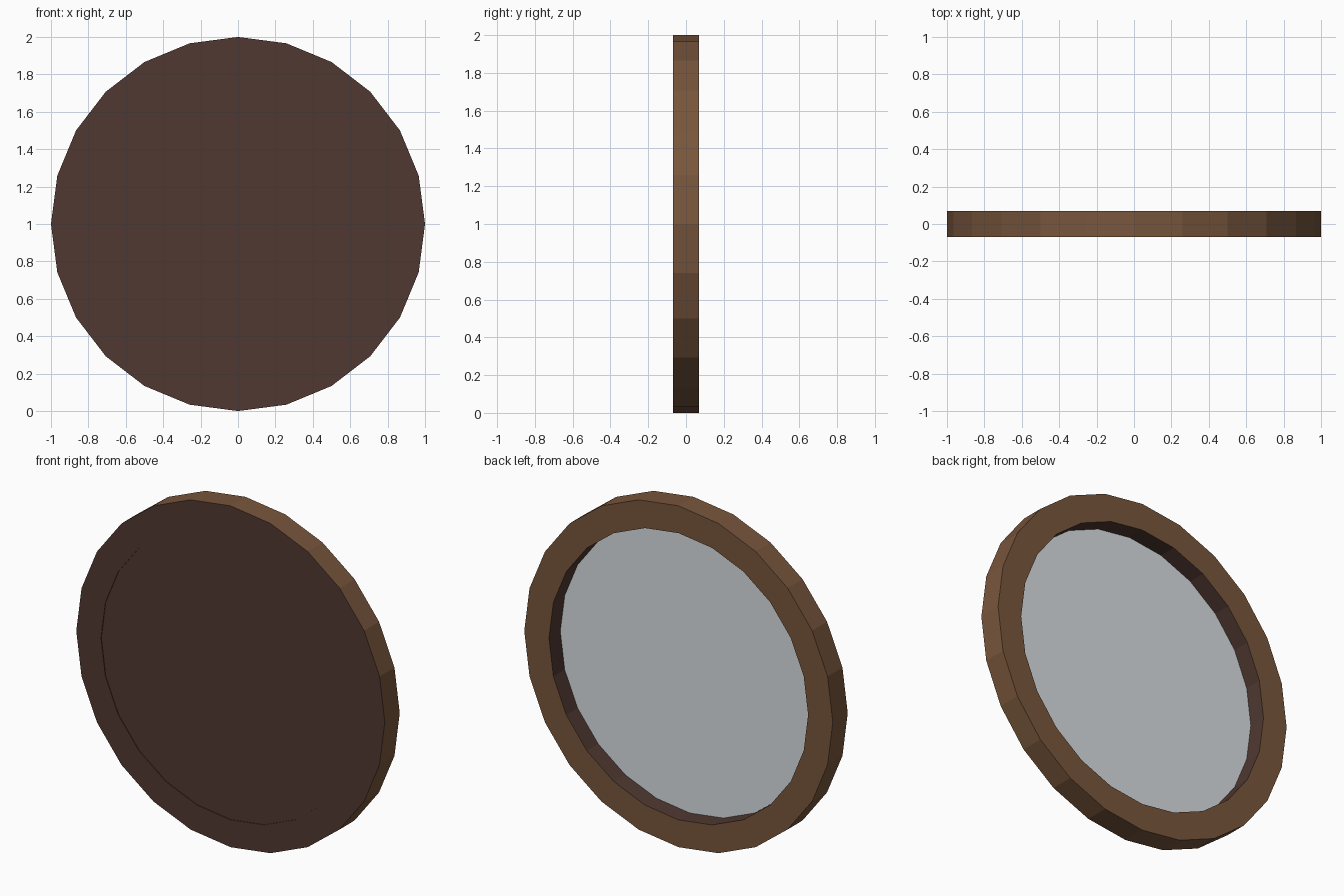
import bpy, math

if "Cube" in bpy.data.objects:
    bpy.data.objects.remove(bpy.data.objects["Cube"])

SIDES = 24
R_OUT, R_IN = 1.0, 0.84
Y_FRONT, Y_BACK = -0.069, 0.069
GLASS_Y = -0.036


def srgb(r, g, b):
    lin = lambda c: c / 12.92 if c <= 0.04045 else ((c + 0.055) / 1.055) ** 2.4
    return (lin(r / 255), lin(g / 255), lin(b / 255), 1.0)


def material(name, colour):
    m = bpy.data.materials.new(name)
    m.diffuse_color = colour
    m.use_nodes = True
    m.node_tree.nodes["Principled BSDF"].inputs["Base Color"].default_value = m.diffuse_color
    return m


wood = material("wood brown", srgb(120, 86, 60))
dark = material("dark brown", srgb(80, 57, 49))
glass = material("mirror silver", srgb(217, 222, 226))


def circle(radius, y):
    # upright polygon with a corner at the top, centred at z = 1
    return [(radius * math.sin(2 * math.pi * i / SIDES), y,
             1 + radius * math.cos(2 * math.pi * i / SIDES)) for i in range(SIDES)]


def make(name, verts, faces, mats, indices):
    me = bpy.data.meshes.new(name)
    me.from_pydata(verts, [], faces)
    for m in mats:
        me.materials.append(m)
    me.polygons.foreach_set("material_index", indices)
    me.update()
    ob = bpy.data.objects.new(name, me)
    bpy.context.collection.objects.link(ob)
    return ob


# Round frame: rectangular profile turned around the y axis.
# Outer wall and glass-side ring are brown, inner wall and rear ring are dark.
profile = [(R_OUT, Y_FRONT), (R_OUT, Y_BACK), (R_IN, Y_BACK), (R_IN, Y_FRONT)]
verts = [v for r, y in profile for v in circle(r, y)]
faces, idx = [], []
for k in range(4):
    n = (k + 1) % 4
    for i in range(SIDES):
        j = (i + 1) % SIDES
        faces.append((k * SIDES + i, n * SIDES + i, n * SIDES + j, k * SIDES + j))
        idx.append(0 if k < 2 else 1)
make("frame", verts, faces, [wood, dark], idx)


def disc(name, y0, y1, mat):
    # closed flat disc filling the frame opening
    vs = circle(R_IN, y0) + circle(R_IN, y1)
    fs = [tuple(range(SIDES)), tuple(reversed(range(SIDES, 2 * SIDES)))]
    for i in range(SIDES):
        j = (i + 1) % SIDES
        fs.append((i, SIDES + i, SIDES + j, j))
    return make(name, vs, fs, [mat], [0] * len(fs))


# Backing panel, set in by a hair, and the mirror glass on top of it
disc("backing_panel", Y_FRONT + 0.004, GLASS_Y - 0.006, dark)
disc("mirror_glass", GLASS_Y - 0.006, GLASS_Y, glass)

# Make all normals face outward
import bmesh
for ob in bpy.context.collection.objects:
    bm = bmesh.new()
    bm.from_mesh(ob.data)
    bmesh.ops.recalc_face_normals(bm, faces=bm.faces)
    bm.to_mesh(ob.data)
    bm.free()
